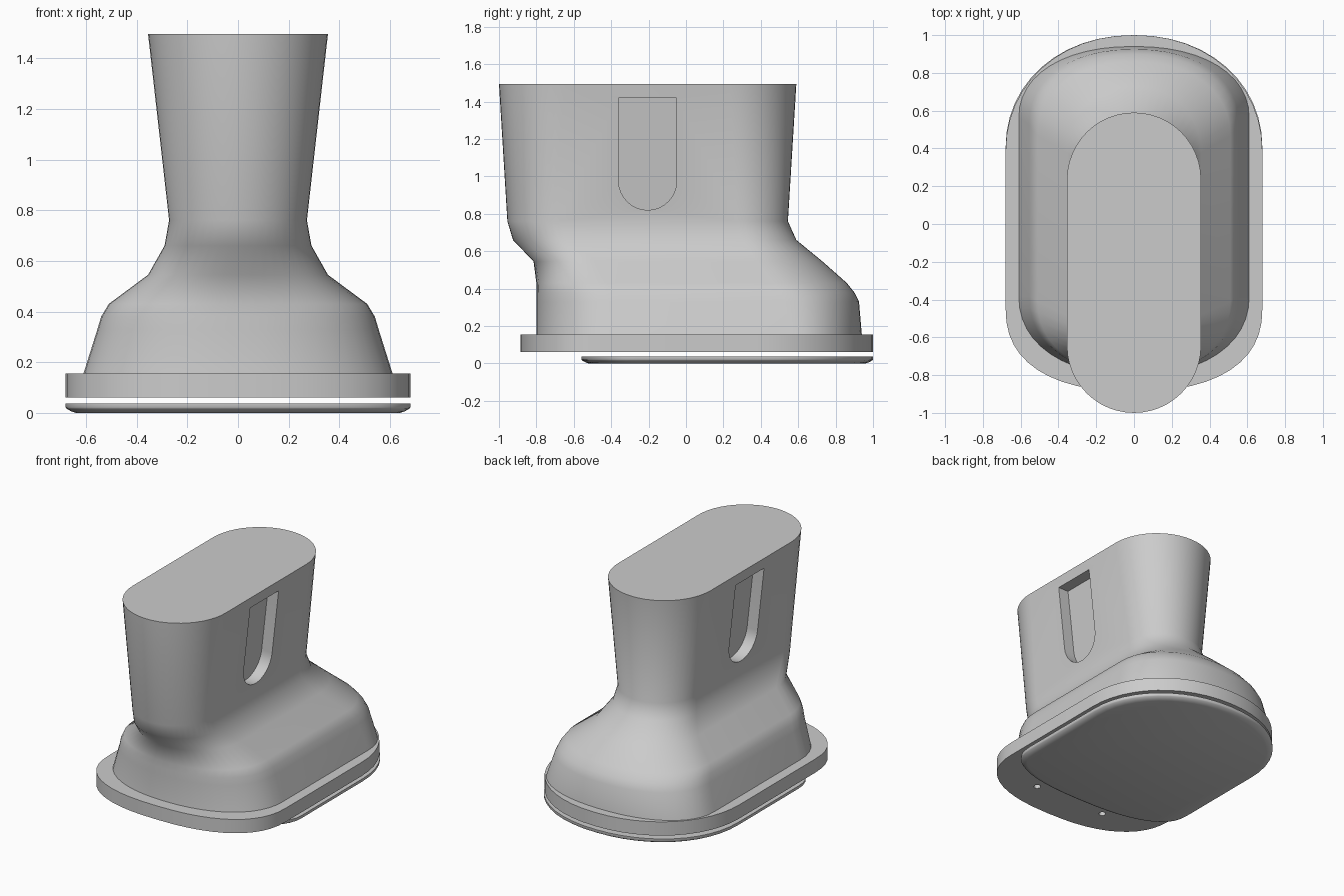
import bpy, bmesh
from math import sin, cos, pi, radians

if "Cube" in bpy.data.objects:
    bpy.data.objects.remove(bpy.data.objects["Cube"])

N = 24  # segments per rounded end


def ring(z, w, front, yf, yb, back, nf=2.0, nb=2.0):
    """Outline with straight sides (yf..yb) and a superelliptic cap on each end."""
    pts = []
    for y0, b, n, start in ((yb, back - yb, nb, 0), (yf, yf - front, nf, pi)):
        for i in range(N + 1):
            t = start + pi * i / N
            c, s = cos(t), sin(t)
            x = w * abs(c) ** (2 / n) * (1 if c > 0 else -1)
            y = b * abs(s) ** (2 / n) * (1 if s > 0 else -1)
            if i in (0, N):
                y = 0
            pts.append((x, y0 + y, z))
    return pts


def loft(name, rings):
    bm = bmesh.new()
    loops = [[bm.verts.new(p) for p in r] for r in rings]
    for a, b in zip(loops, loops[1:]):
        for i in range(len(a)):
            j = (i + 1) % len(a)
            bm.faces.new((a[i], a[j], b[j], b[i]))
    bm.faces.new(loops[0][::-1])
    bm.faces.new(loops[-1])
    bmesh.ops.recalc_face_normals(bm, faces=bm.faces)
    me = bpy.data.meshes.new(name)
    bm.to_mesh(me)
    bm.free()
    ob = bpy.data.objects.new(name, me)
    bpy.context.collection.objects.link(ob)
    return ob


def activate(ob):
    bpy.ops.object.select_all(action='DESELECT')
    ob.select_set(True)
    bpy.context.view_layer.objects.active = ob


def cut(ob, cutter):
    activate(ob)
    m = ob.modifiers.new("cut", 'BOOLEAN')
    m.operation, m.solver, m.object = 'DIFFERENCE', 'EXACT', cutter
    bpy.ops.object.modifier_apply(modifier=m.name)
    bpy.data.objects.remove(cutter)


def smooth(ob, angle):
    activate(ob)
    bpy.ops.object.shade_smooth_by_angle(angle=radians(angle))


# Body: wide base flowing into a forward-set, flaring neck
body = loft("body", [ring(*s) for s in (
    (0.12, 0.62, -0.805, -0.38, 0.56, 0.945, 2.2, 2.2),
    (0.155, 0.61, -0.80, -0.38, 0.56, 0.94, 2.2, 2.2),
    (0.33, 0.555, -0.80, -0.38, 0.53, 0.925, 2.2, 2.2),
    (0.38, 0.54, -0.80, -0.39, 0.50, 0.90, 2.2, 2.2),
    (0.43, 0.51, -0.80, -0.41, 0.47, 0.86, 2.15, 2.15),
    (0.545, 0.355, -0.815, -0.48, 0.38, 0.73, 2.1, 2.1),
    (0.66, 0.29, -0.925, -0.635, 0.30, 0.59),
    (0.76, 0.272, -0.955, -0.683, 0.273, 0.545),
    (1.495, 0.355, -1.0, -0.645, 0.235, 0.59))])

# Round-bottomed pockets on both sides of the neck
cy, r, depth = -0.205, 0.155, 0.08
outline = [(cy + r, 1.42), (cy - r, 1.42)]
outline += [(cy - r * cos(pi * i / 16), 0.975 - r * sin(pi * i / 16)) for i in range(17)]
for side in (-1, 1):
    floor = [(side * (0.272 + (z - 0.76) * 0.113 - depth), y, z) for y, z in outline]
    outer = [(side * 0.6, y, z) for y, z in outline]
    cut(body, loft("pocket_cutter", [floor, outer]))
smooth(body, 48)

# Base flange
flange = loft("base_flange", [ring(z, 0.68, -0.885, -0.44, 0.38, 1.0, 2.4, 2.1)
                              for z in (0.06, 0.155)])

# Two small screw holes under the exposed front of the flange
for x in (-0.28, 0.28):
    hole = [[(x + 0.023 * cos(a * pi / 8), -0.66 + 0.023 * sin(a * pi / 8), z)
             for a in range(16)] for z in (0.0, 0.12)]
    cut(flange, loft("hole_cutter", hole))
smooth(flange, 40)

# Separate bottom plate with a softened lower edge
plate = loft("bottom_plate", [
    ring(z, 0.68 - d, -0.56 + d, -0.26, 0.40, 1.0 - d, 2.5, 2.1)
    for z, d in ((0.0, 0.04), (0.006, 0.022), (0.016, 0.004), (0.022, 0.0), (0.038, 0.0))])
smooth(plate, 50)
